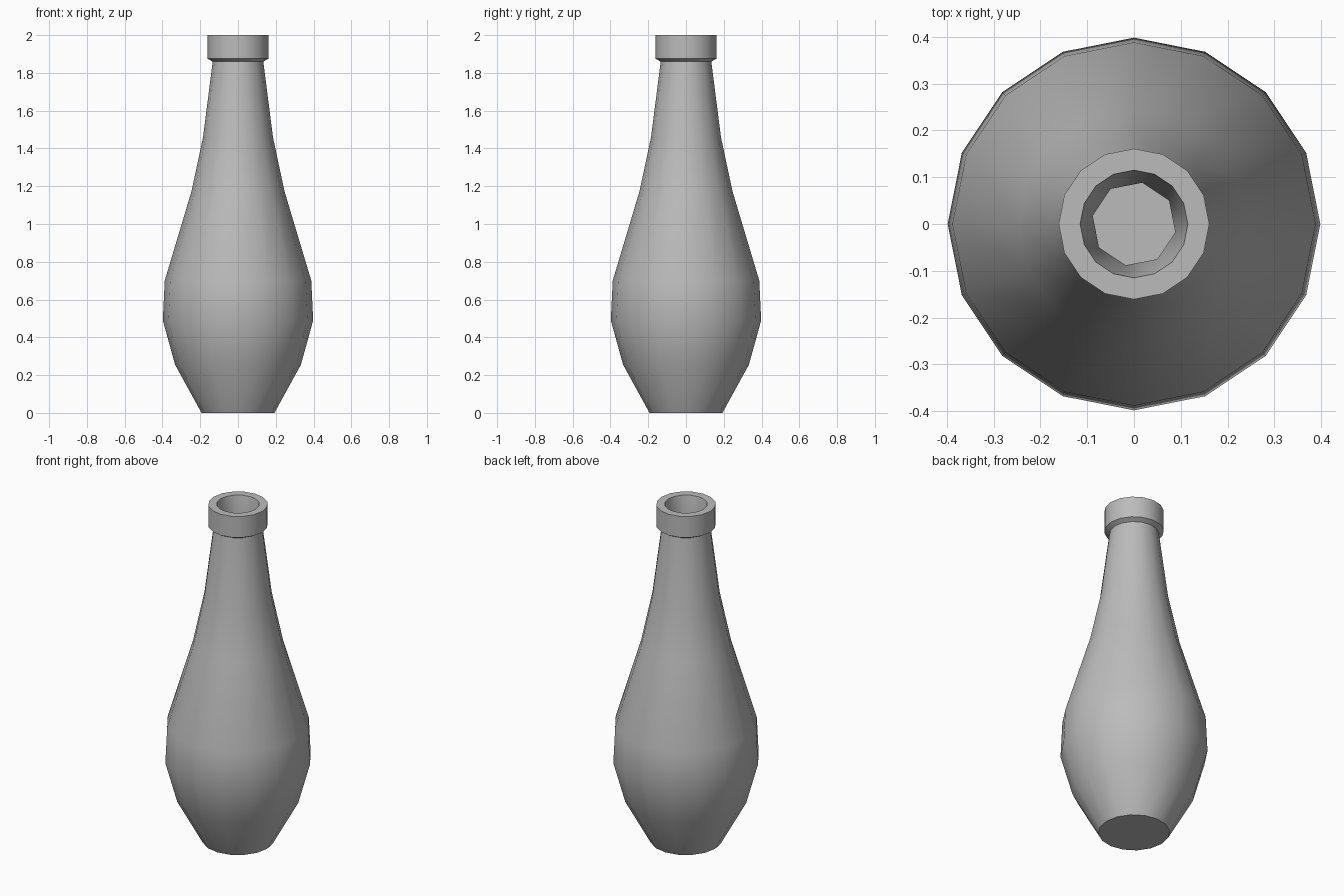
import bpy, bmesh, math

if "Cube" in bpy.data.objects:
    bpy.data.objects.remove(bpy.data.objects["Cube"], do_unlink=True)

SIDES = 16

grey = bpy.data.materials.new("bottle_grey")
grey.use_nodes = True
colour = (0.5, 0.5, 0.5, 1)
grey.diffuse_color = colour
grey.node_tree.nodes["Principled BSDF"].inputs["Base Color"].default_value = colour

# Outer wall from the base up to the lip: (radius, height)
OUTER = [(0.193, 0), (0.333, 0.255), (0.398, 0.49), (0.388, 0.70), (0.247, 1.17),
         (0.185, 1.46), (0.134, 1.86), (0.161, 1.875), (0.161, 2.0), (0.115, 2.0)]
# Inner wall from the neck down to the cavity floor, with half as many sides
INNER = [(0.09, 1.84), (0.14, 1.46), (0.2, 1.17), (0.34, 0.70),
         (0.35, 0.49), (0.285, 0.255), (0.17, 0.05)]


def ring(bm, radius, z, paired=False):
    """One ring of vertices; paired rings put neighbours at one point."""
    verts = []
    for i in range(SIDES):
        step = 2 * ((i + 1) // 2) - 0.5 if paired else i
        a = math.tau * step / SIDES
        verts.append(bm.verts.new((radius * math.cos(a), radius * math.sin(a), z)))
    return verts


bm = bmesh.new()
rings = [ring(bm, r, z) for r, z in OUTER] + [ring(bm, r, z, True) for r, z in INNER]
for low, high in zip(rings, rings[1:]):
    for i in range(SIDES):
        j = (i + 1) % SIDES
        bm.faces.new((low[i], low[j], high[j], high[i]))
bm.faces.new(rings[0][::-1])   # base
bm.faces.new(rings[-1])        # cavity floor
bmesh.ops.remove_doubles(bm, verts=bm.verts, dist=0.0005)

mesh = bpy.data.meshes.new("bottle")
bm.to_mesh(mesh)
bm.free()
mesh.materials.append(grey)
bottle = bpy.data.objects.new("bottle", mesh)
bpy.context.collection.objects.link(bottle)

# Smooth sides with crisp lip and base
bpy.ops.object.select_all(action="DESELECT")
bottle.select_set(True)
bpy.context.view_layer.objects.active = bottle
bpy.ops.object.shade_smooth_by_angle(angle=math.radians(45))
